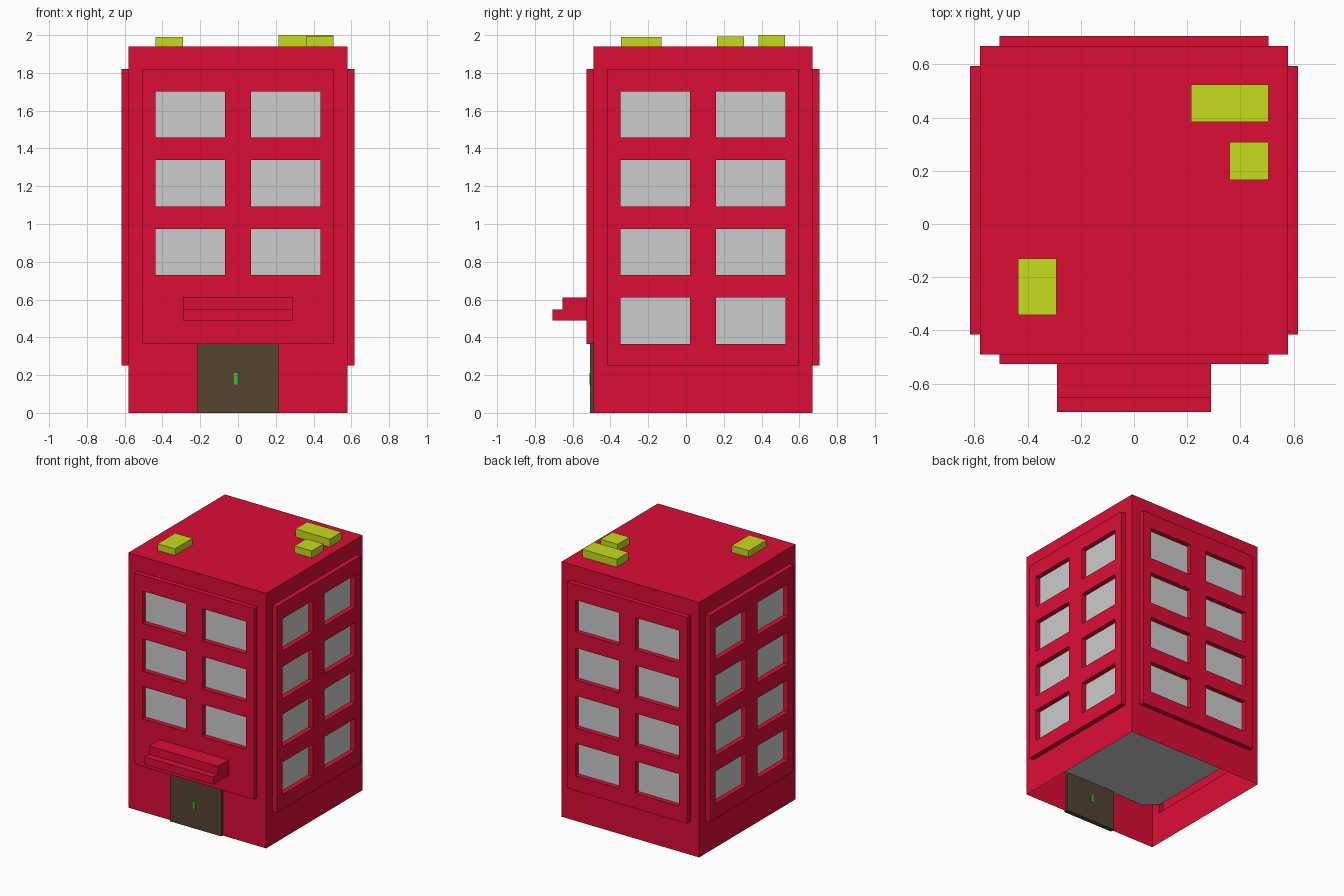
import bpy, bmesh
from math import pi
from mathutils import Matrix, Vector

if "Cube" in bpy.data.objects:
    bpy.data.objects.remove(bpy.data.objects["Cube"])

HALF, CY, TOP = 0.58, 0.09, 1.94      # body half width, y centre, roof height
PANEL, THICK, PANEL_TOP = 0.505, 0.037, 1.82
WIN_U = (0.07, 0.436)                 # window extents either side of centre
ROWS = [(0.365 + 0.364 * i, 0.61 + 0.364 * i) for i in range(4)]


def material(name, rgb):
    m = bpy.data.materials.new(name)
    m.diffuse_color = (*rgb, 1)
    m.use_nodes = True
    m.node_tree.nodes["Principled BSDF"].inputs["Base Color"].default_value = m.diffuse_color
    return m


RED = material("red_wall", (0.72, 0.004, 0.036))
LIME = material("lime", (0.57, 0.72, 0.012))
BROWN = material("brown", (0.093, 0.058, 0.032))
GREEN = material("green", (0.03, 0.58, 0.01))


def finish(bm, name, mat=None):
    me = bpy.data.meshes.new(name)
    bm.to_mesh(me)
    bm.free()
    ob = bpy.data.objects.new(name, me)
    bpy.context.collection.objects.link(ob)
    if mat:
        me.materials.append(mat)


def box(name, x, y, z, mat=None):
    bm = bmesh.new()
    bmesh.ops.create_cube(bm, size=1)
    for v in bm.verts:
        v.co = [r[0] if c < 0 else r[1] for c, r in zip(v.co, (x, y, z))]
    finish(bm, name, mat)


def prism(name, points, direction, mat=None):
    bm = bmesh.new()
    face = bm.faces.new([bm.verts.new(p) for p in points])
    out = bmesh.ops.extrude_face_region(bm, geom=[face], use_keep_orig=True)
    new = [g for g in out["geom"] if isinstance(g, bmesh.types.BMVert)]
    bmesh.ops.translate(bm, verts=new, vec=direction)
    bmesh.ops.recalc_face_normals(bm, faces=bm.faces)
    finish(bm, name, mat)


def wall(bm, turn, front):
    """One shell wall: a grid of cells with a raised panel and window openings."""
    rows = ROWS[1:] if front else ROWS
    panel_z = 0.365 if front else 0.25
    us = {s * u for s in (-1, 1) for u in (HALF, PANEL, *WIN_U)}
    if front:
        us |= {-0.215, 0.215}
    us = sorted(us)
    zs = sorted({0, panel_z, PANEL_TOP, TOP, *[z for r in rows for z in r]})
    rot = Matrix.Translation((0, CY, 0)) @ Matrix.Rotation(turn, 4, 'Z')

    def quad(*pts):
        bm.faces.new([bm.verts.new(rot @ Vector((u, -HALF - d, z))) for u, d, z in pts])

    def cell(i, j):
        u, z = abs(us[i] + us[i + 1]) / 2, (zs[j] + zs[j + 1]) / 2
        door = front and u < 0.215 and z < panel_z
        window = WIN_U[0] < u < WIN_U[1] and any(a < z < b for a, b in rows)
        raised = u < PANEL and panel_z < z < PANEL_TOP and not window
        return (THICK if raised else 0), door or window

    for i in range(len(us) - 1):
        for j in range(len(zs) - 1):
            u0, u1, z0, z1 = us[i], us[i + 1], zs[j], zs[j + 1]
            d, is_open = cell(i, j)
            if not is_open:
                quad((u0, d, z0), (u1, d, z0), (u1, d, z1), (u0, d, z1))
            if i + 2 < len(us) and (e := cell(i + 1, j)[0]) != d:
                quad((u1, d, z0), (u1, e, z0), (u1, e, z1), (u1, d, z1))
            if j + 2 < len(zs) and (e := cell(i, j + 1)[0]) != d:
                quad((u0, d, z1), (u1, d, z1), (u1, e, z1), (u0, e, z1))


# Hollow building shell: four walls and the roof, open underneath
bm = bmesh.new()
for k in range(4):
    wall(bm, k * pi / 2, k == 0)
bm.faces.new([bm.verts.new((x * HALF, CY + y * HALF, TOP))
              for x, y in ((-1, -1), (1, -1), (1, 1), (-1, 1))])
bmesh.ops.remove_doubles(bm, verts=bm.verts, dist=1e-4)
finish(bm, "building_shell", RED)

# Grey core with cut corners, seen through the windows
g, c = HALF - 0.002, HALF - 0.09
plan = [(-c, -g), (c, -g), (g, -c), (g, c), (c, g), (-c, g), (-g, c), (-g, -c)]
prism("window_glass", [(x, y + CY, 0.31) for x, y in plan], (0, 0, 1.44))

# Door and handle
box("door", (-0.215, 0.215), (-0.508, -0.475), (0, 0.365), BROWN)
box("door_handle", (-0.022, -0.002), (-0.512, -0.471), (0.15, 0.21), GREEN)

# Stepped canopy over the door
step = [(-0.525, 0.49), (-0.708, 0.49), (-0.708, 0.547),
        (-0.655, 0.547), (-0.655, 0.61), (-0.525, 0.61)]
prism("door_canopy", [(-0.29, y, z) for y, z in step], (0.58, 0, 0), RED)

# Roof units
box("roof_unit_long", (0.215, 0.505), (0.383, 0.525), (TOP, 2.0), LIME)
box("roof_unit_small", (0.36, 0.505), (0.165, 0.308), (TOP, 1.993), LIME)
box("roof_unit_front", (-0.437, -0.292), (-0.343, -0.13), (TOP, 1.99), LIME)
